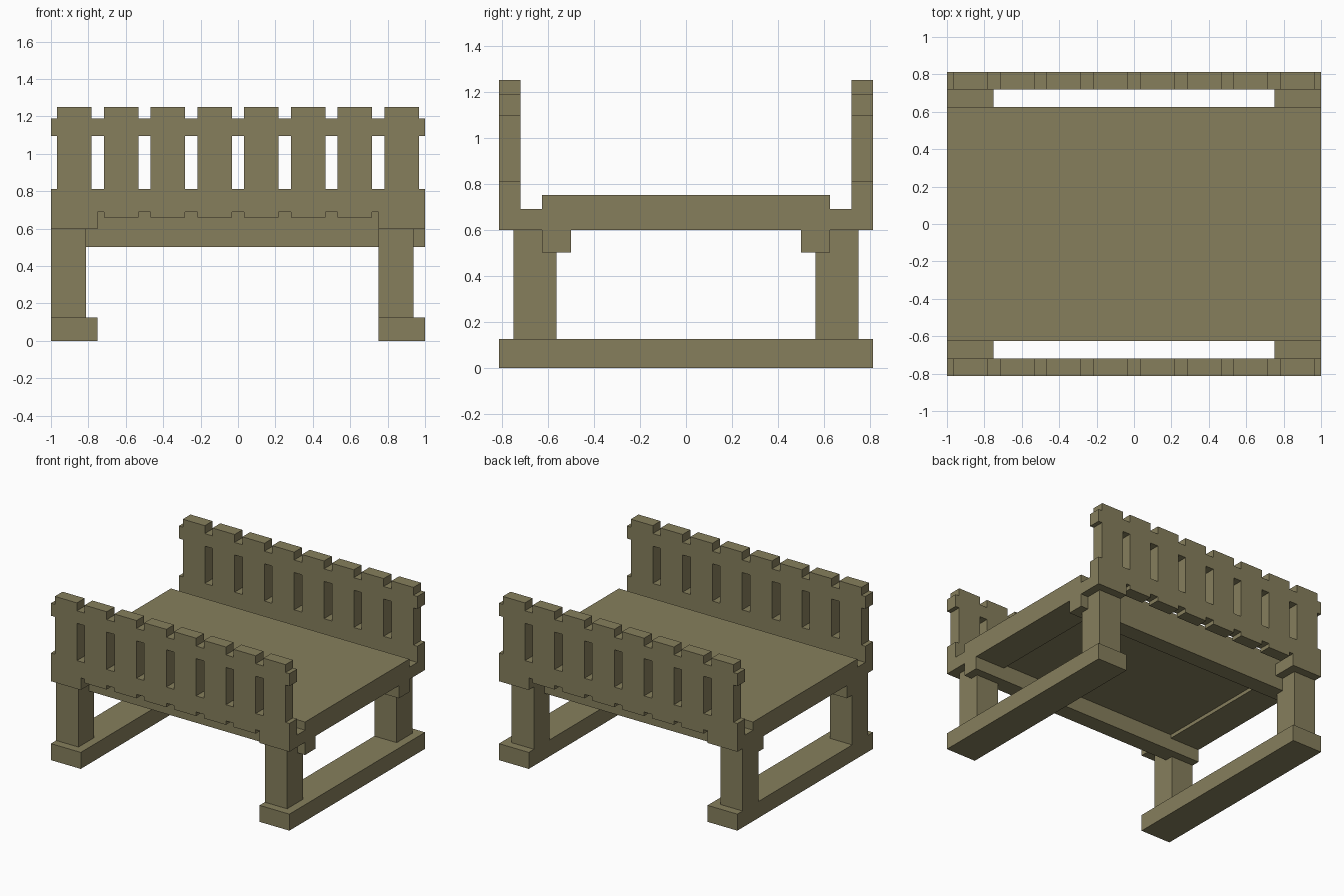
import bpy
import bmesh

if "Cube" in bpy.data.objects:
    bpy.data.objects.remove(bpy.data.objects["Cube"])

wood = bpy.data.materials.new("olive_wood")
wood.diffuse_color = (0.24, 0.212, 0.108, 1)
wood.use_nodes = True
wood.node_tree.nodes["Principled BSDF"].inputs["Base Color"].default_value = wood.diffuse_color


def finish(name, bm):
    bmesh.ops.recalc_face_normals(bm, faces=bm.faces)
    mesh = bpy.data.meshes.new(name)
    bm.to_mesh(mesh)
    bm.free()
    mesh.materials.append(wood)
    obj = bpy.data.objects.new(name, mesh)
    bpy.context.collection.objects.link(obj)
    return obj


def box(name, x, y, z):
    """Box from (min, max) pairs on each axis."""
    bm = bmesh.new()
    bmesh.ops.create_cube(bm, size=1)
    for v in bm.verts:
        v.co = [r[0] if c < 0 else r[1] for c, r in zip(v.co, (x, y, z))]
    return finish(name, bm)


def slatted_panel(name, y0, y1):
    """Eight slats joined flush by two horizontal rails, as one solid."""
    slats = [(-0.875 + 0.25 * i - 0.0925, -0.875 + 0.25 * i + 0.0925) for i in range(8)]
    xs = [-1.0] + [x for s in slats for x in s] + [1.0]
    zs = [0.66, 0.69, 0.8125, 1.095, 1.19, 1.25]
    rail_rows = (1, 3)
    bm = bmesh.new()
    for i in range(len(xs) - 1):
        for j in range(len(zs) - 1):
            if i % 2 == 1 or j in rail_rows:
                bm.faces.new([bm.verts.new((xs[a], y0, zs[b])) for a, b in
                              ((i, j), (i + 1, j), (i + 1, j + 1), (i, j + 1))])
    bmesh.ops.remove_doubles(bm, verts=bm.verts, dist=1e-4)
    ext = bmesh.ops.extrude_face_region(bm, geom=bm.faces[:], use_keep_orig=True)
    for v in ext["geom"]:
        if isinstance(v, bmesh.types.BMVert):
            v.co.y = y1
    return finish(name, bm)


# Sleeping platform
box("deck", (-1, 1), (-0.625, 0.625), (0.625, 0.752))

# Left and right sides: floor runner and the bearer under the deck
for side, s in (("left", -1), ("right", 1)):
    x = tuple(sorted((s * 0.75, s * 1.0)))
    box(side + "_runner", x, (-0.8125, 0.8125), (0, 0.125))
    box(side + "_bearer", x, (-0.8125, 0.8125), (0.598, 0.69))

# Front and back: slatted panel, cross rail and two legs
for end, s in (("front", -1), ("back", 1)):
    slatted_panel(end + "_slatted_panel", s * 0.72, s * 0.8125)
    box(end + "_cross_rail", (-1, 1), sorted((s * 0.5, s * 0.625)), (0.502, 0.69))
    for side, x in (("left", (-1, -0.8125)), ("right", (0.75, 0.9375))):
        box(f"{end}_{side}_leg", x, sorted((s * 0.5625, s * 0.75)), (0.125, 0.598))
